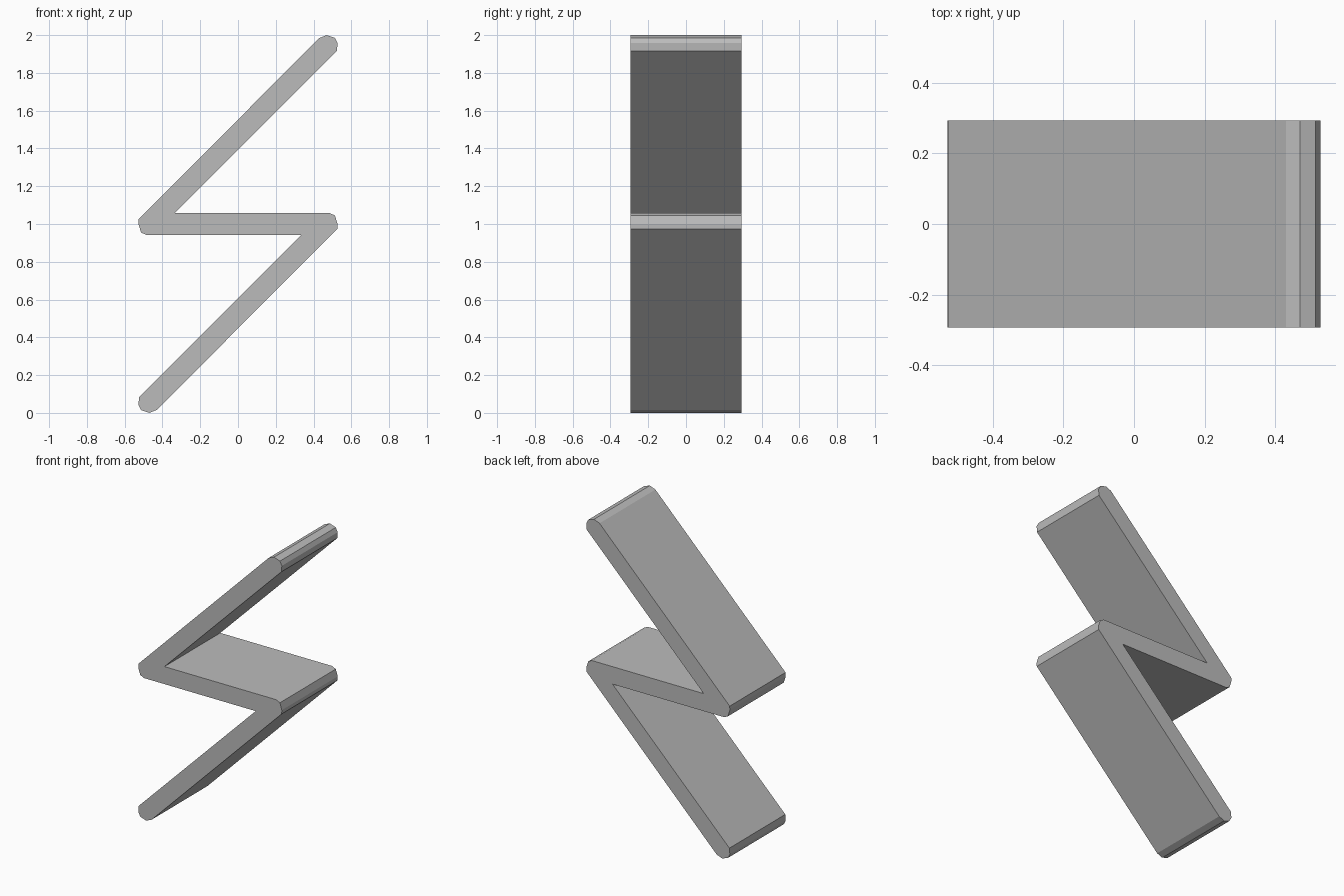
import bpy
import bmesh

cube = bpy.data.objects.get("Cube")
if cube:
    bpy.data.objects.remove(cube, do_unlink=True)

HALF_DEPTH = 0.293

grey = bpy.data.materials.new("plain grey")
grey.use_nodes = True
colour = (0.5, 0.5, 0.5, 1)
grey.diffuse_color = colour
grey.node_tree.nodes["Principled BSDF"].inputs["Base Color"].default_value = colour

# Half of the folded strip's outline: top end, then the right-hand bend
half = [(0.43, 1.984), (0.47, 2.0), (0.513, 1.985), (0.527, 1.957),
        (0.524, 1.917), (-0.335, 1.058), (0.485, 1.058), (0.513, 1.045),
        (0.527, 1.0), (0.526, 0.974)]

# The other half is the same outline turned half way round the centre
outline = half + [(-x, 2 - z) for x, z in half]

# Extrude the outline from front to back
bm = bmesh.new()
front = bm.faces.new([bm.verts.new((x, -HALF_DEPTH, z)) for x, z in outline])
back = bmesh.ops.extrude_face_region(bm, geom=[front])
moved = [v for v in back["geom"] if isinstance(v, bmesh.types.BMVert)]
bmesh.ops.translate(bm, verts=moved, vec=(0, 2 * HALF_DEPTH, 0))
bmesh.ops.recalc_face_normals(bm, faces=bm.faces)

mesh = bpy.data.meshes.new("zigzag_strip")
bm.to_mesh(mesh)
bm.free()
mesh.materials.append(grey)
strip = bpy.data.objects.new("zigzag_strip", mesh)
bpy.context.collection.objects.link(strip)
